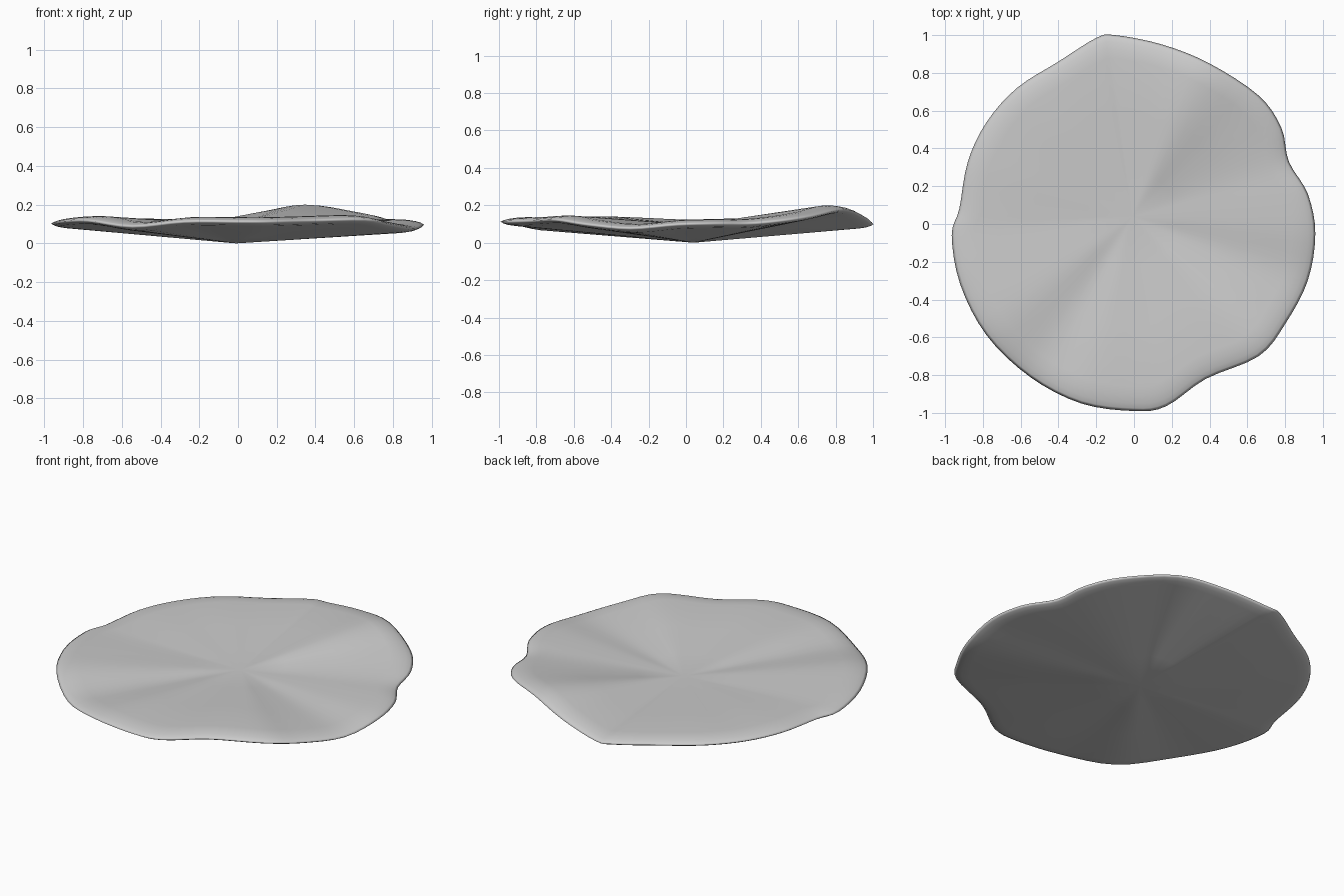
import bpy, bmesh
from mathutils import Vector

default_cube = bpy.data.objects.get("Cube")
if default_cube:
    bpy.data.objects.remove(default_cube, do_unlink=True)

# Rim control points, counterclockwise: x, y, height of the upper lip
RIM = [
    (.96, -.05, .12), (.92, .16, .125), (.82, .33, .125), (.78, .51, .14),
    (.66, .68, .165), (.40, .85, .20), (.15, .95, .165), (-.10, 1, .125),
    (-.20, .985, .125), (-.40, .86, .125), (-.62, .72, .13), (-.78, .54, .13),
    (-.88, .33, .13), (-.925, .08, .125), (-.965, -.06, .125), (-.92, -.32, .135),
    (-.78, -.59, .14), (-.55, -.81, .11), (-.28, -.95, .135), (0, -.99, .135),
    (.17, -.965, .135), (.38, -.82, .14), (.66, -.70, .145), (.80, -.53, .12),
    (.92, -.30, .10),
]
# Rounded edge section: scale towards the middle, drop below the upper lip
EDGE = [(.87, 0), (.92, .002), (.96, .008), (.985, .015), (1, .023),
        (.985, .032), (.96, .04), (.92, .046)]
TOP_CENTRE = Vector((-.01, .04, .095))
BOTTOM_CENTRE = Vector((-.01, .04, 0))
STEPS = 4


def closed_spline(points, steps):
    """Smooth closed curve passing through all the points."""
    points = [Vector(p) for p in points]
    count = len(points)
    result = []
    for i in range(count):
        a, b, c, d = (points[(i + k) % count] for k in (-1, 0, 1, 2))
        for s in range(steps):
            t = s / steps
            result.append(b + (c - a) * t / 2
                          + (a - b * 2.5 + c * 2 - d / 2) * t ** 2
                          + (b * 3 - a - c * 3 + d) * t ** 3 / 2)
    return result


def edge_ring(outline, scale, drop):
    """Copy of the rim pulled inward in plan and lowered."""
    ring = []
    for p in outline:
        q = TOP_CENTRE.lerp(p, scale)
        q.z = p.z - drop
        ring.append(q)
    return ring


def blend_ring(ring, centre, amount):
    return [centre.lerp(p, amount) for p in ring]


def flat_material(name, colour):
    mat = bpy.data.materials.new(name)
    mat.use_nodes = True
    mat.diffuse_color = colour
    shader = next(n for n in mat.node_tree.nodes if n.type == 'BSDF_PRINCIPLED')
    shader.inputs["Base Color"].default_value = colour
    return mat


# Stack the rings from the top middle, around the edge, to the bottom middle
outline = closed_spline(RIM, STEPS)
edge_rings = [edge_ring(outline, scale, drop) for scale, drop in EDGE]
rings = [blend_ring(edge_rings[0], TOP_CENTRE, f) for f in (.3, .65)]
rings += edge_rings
rings += [blend_ring(edge_rings[-1], BOTTOM_CENTRE, f) for f in (.65, .3)]

bm = bmesh.new()
loops = [[bm.verts.new(p) for p in ring] for ring in rings]
count = len(outline)
for upper, lower in zip(loops, loops[1:]):
    for i in range(count):
        j = (i + 1) % count
        bm.faces.new((upper[i], lower[i], lower[j], upper[j]))

# Close both sides with a fan
for loop, centre in ((loops[0], TOP_CENTRE), (loops[-1], BOTTOM_CENTRE)):
    hub = bm.verts.new(centre)
    for i in range(count):
        bm.faces.new((hub, loop[i], loop[(i + 1) % count]))
bmesh.ops.recalc_face_normals(bm, faces=bm.faces)

mesh = bpy.data.meshes.new("stone_slab")
bm.to_mesh(mesh)
bm.free()
mesh.materials.append(flat_material("light_grey", (.6, .6, .6, 1)))
slab = bpy.data.objects.new("stone_slab", mesh)
bpy.context.collection.objects.link(slab)

# Smooth shading over the whole slab
for polygon in mesh.polygons:
    polygon.use_smooth = True
